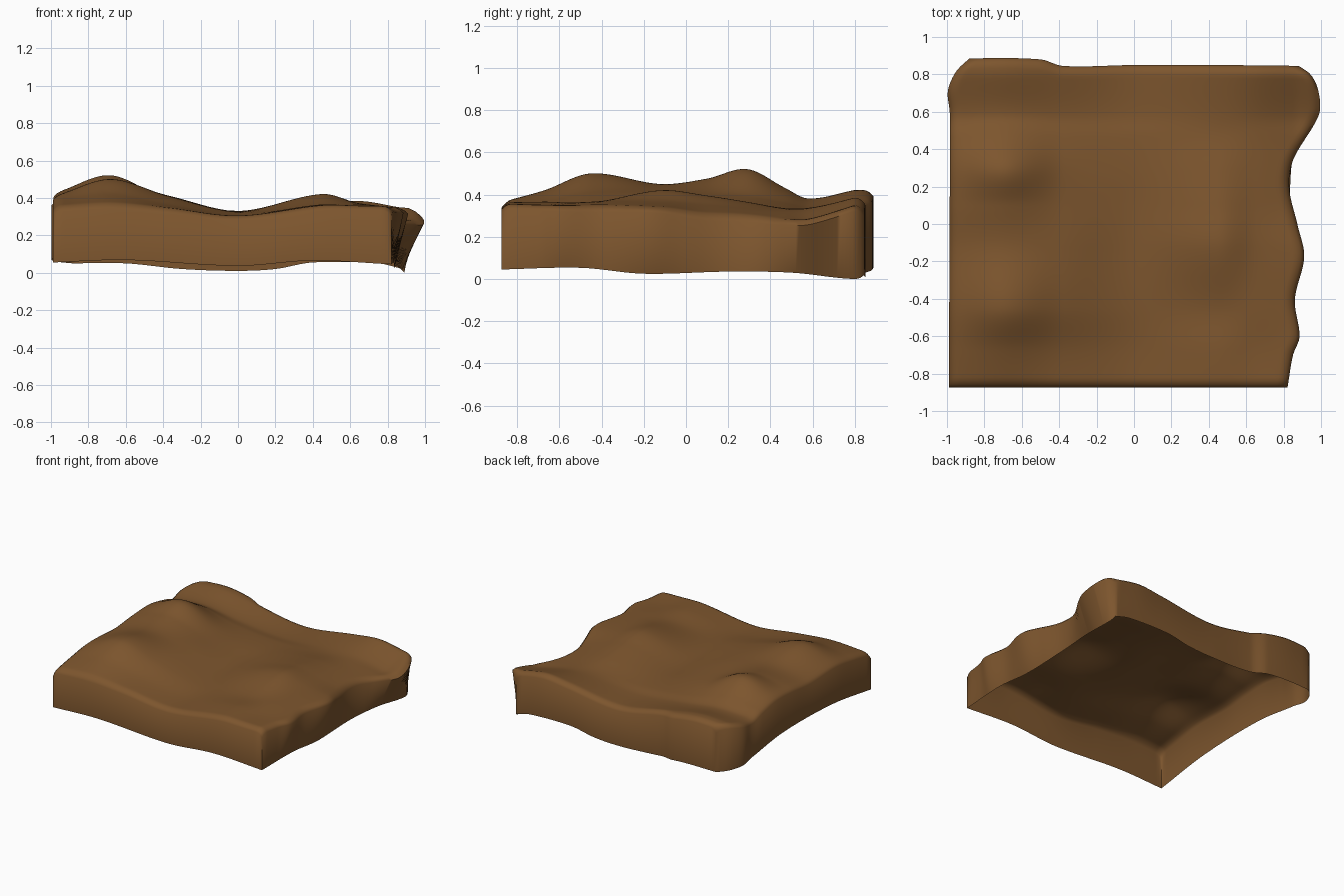
import bpy, bmesh

if "Cube" in bpy.data.objects:
    bpy.data.objects.remove(bpy.data.objects["Cube"])

N = 96  # grid resolution of the ground sheet


def curve(xs, ys, x):
    """Smooth interpolation through a few profile points."""
    n = len(xs)
    x = min(max(x, xs[0]), xs[-1])
    i = 0
    while i < n - 2 and x > xs[i + 1]:
        i += 1

    def slope(k):
        a, b = max(k - 1, 0), min(k + 1, n - 1)
        return (ys[b] - ys[a]) / (xs[b] - xs[a])
    h = xs[i + 1] - xs[i]
    t = (x - xs[i]) / h
    return ((2*t**3 - 3*t*t + 1) * ys[i] + (t**3 - 2*t*t + t) * h * slope(i)
            + (3*t*t - 2*t**3) * ys[i + 1] + (t**3 - t*t) * h * slope(i + 1))


# Hill heights: rows run front to back, columns left to right
HX = [-0.95, -0.68, -0.38, 0, 0.45, 0.65, 0.87]
HY = [-0.87, -0.67, -0.45, -0.12, 0.1, 0.29, 0.47, 0.58, 0.8]
H = [[.355, .365, .345, .305, .36, .36, .355],
     [.39, .42, .365, .31, .365, .355, .35],
     [.42, .50, .41, .325, .36, .365, .345],
     [.41, .45, .41, .33, .42, .37, .34],
     [.43, .475, .40, .33, .395, .35, .30],
     [.435, .52, .39, .33, .365, .335, .29],
     [.40, .43, .36, .32, .335, .325, .285],
     [.37, .38, .34, .305, .335, .33, .285],
     [.41, .42, .37, .31, .365, .385, .35]]


def height(x, y):
    return curve(HY, [curve(HX, row, x) for row in H], y)


# Outline of the slab: right edge, left edge and back edge
def right_x(y):
    return curve([-.88, -.7, -.6, -.4, -.17, 0, .2, .35, .55, .63, .75, .82, .86],
                 [.82, .85, .885, .86, .91, .875, .83, .85, .965, .995, .98, .94, .88], y)


def left_x(y):
    return curve([-.88, .6, .72, .82, .88], [-.99, -.985, -.995, -.95, -.88], y)


def back_y(x):
    return curve([-1, -.87, -.5, -.38, 0, .4, .9, 1],
                 [.87, .885, .88, .845, .85, .85, .845, .84], x)


# Lower rim heights on each side
def rim_z(x, y, side):
    if side == "front":
        return curve([-.99, -.6, 0, .4, .82], [.055, .068, .037, .065, .045], x)
    if side == "right":
        return curve([-.88, -.5, -.2, .2, .5, .8, .86],
                     [.045, .053, .025, .035, .03, .0, .02], y)
    if side == "back":
        return curve([-.9, -.6, -.3, 0, .2, .4, .75, .88],
                     [.05, .05, .02, .01, .02, .055, .05, .02], x)
    return curve([-.88, -.4, .2, .6, .88], [.055, .12, .13, .08, .05], y)


def edge_drop(d):
    return .028 * max(0, 1 - d * 1.8 / .05) ** 2


bm = bmesh.new()
grid = []
for j in range(N + 1):
    row = []
    for i in range(N + 1):
        u, v = i / N, j / N
        y0 = -.875 + 1.735 * v
        x = left_x(-.875 + 1.755 * v) * (1 - u) + right_x(y0) * u
        y = -.875 + (back_y(x) + .875) * v
        # Round the surface over where it meets the walls
        z = height(x, y) - edge_drop(min(u, 1 - u)) - edge_drop(min(v, 1 - v))
        row.append(bm.verts.new((x, y, z)))
    grid.append(row)

# Ground sheet
for j in range(N):
    for i in range(N):
        bm.faces.new((grid[j][i], grid[j][i+1], grid[j+1][i+1], grid[j+1][i]))

# Skirt walls around the border, open underneath
loop = [(grid[0][i], "front") for i in range(N)]
loop += [(grid[j][N], "right") for j in range(N)]
loop += [(grid[N][i], "back") for i in range(N, 0, -1)]
loop += [(grid[j][0], "left") for j in range(N, 0, -1)]
low = []
for vert, side in loop:
    x, y, z = vert.co
    # The wavy right edge overhangs a nearly straight foot
    if side == "right":
        x = curve([-.88, -.4, .2, .5, .8, .86], [.82, .835, .835, .86, .89, .88], y)
    low.append(bm.verts.new((x, y, rim_z(x, y, side))))
for k in range(len(loop)):
    m = (k + 1) % len(loop)
    bm.faces.new((loop[m][0], loop[k][0], low[k], low[m]))

mesh = bpy.data.meshes.new("ground_slab")
bm.to_mesh(mesh)
bm.free()
slab = bpy.data.objects.new("ground_slab", mesh)
bpy.context.collection.objects.link(slab)

# Earth brown material
mat = bpy.data.materials.new("earth_brown")
mat.diffuse_color = (0.205, 0.092, 0.027, 1)
mat.use_nodes = True
mat.node_tree.nodes["Principled BSDF"].inputs["Base Color"].default_value = mat.diffuse_color
mesh.materials.append(mat)

# Smooth shading
bpy.context.view_layer.objects.active = slab
slab.select_set(True)
bpy.ops.object.shade_smooth_by_angle(angle=1.2)
